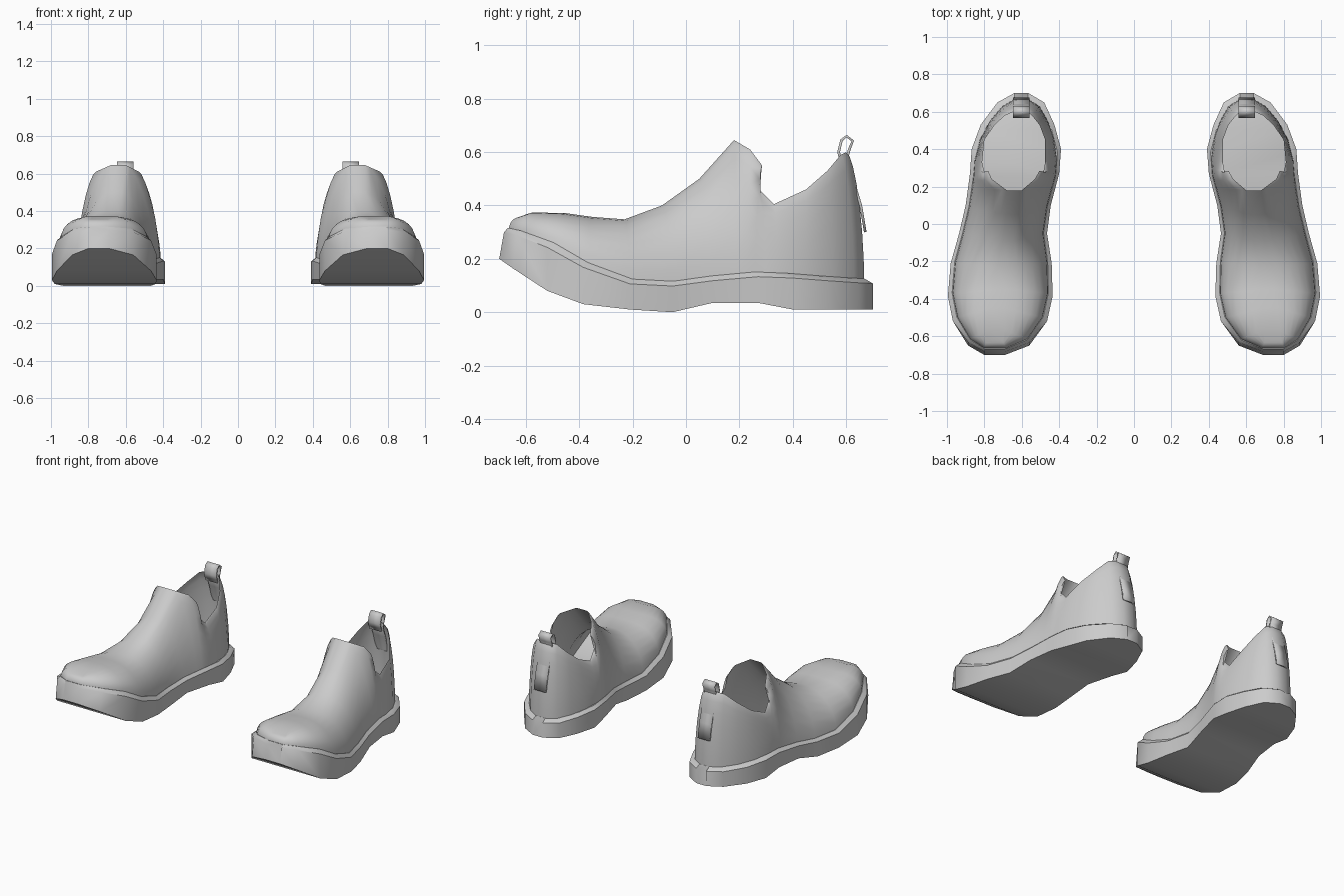
import bpy, bmesh, math

if "Cube" in bpy.data.objects:
    bpy.data.objects.remove(bpy.data.objects["Cube"])

# Sole stations from toe to heel: y, inner x, outer x, bottom z, top z
SOLE = [
    (-.70, .69, .80, .200, .310), (-.65, .56, .887, .165, .300),
    (-.52, .465, .968, .08, .255), (-.385, .435, .995, .03, .180),
    (-.21, .44, .98, .01, .118), (-.05, .465, .935, 0, .110),
    (.10, .445, .90, .035, .130), (.27, .40, .877, .035, .145),
    (.40, .39, .868, .01, .140), (.53, .425, .82, .01, .130),
    (.65, .48, .73, .01, .122), (.70, .565, .64, .01, .120)]

# Upper stations: foot y, top y, top z, top inner x, top outer x, roundness (1 = ellipse, 2 = straight)
UPPER = [
    (-.665, -.625, .355, .70, .79, .9), (-.615, -.57, .374, .69, .78, .85),
    (-.50, -.45, .371, .69, .77, .85), (-.37, -.35, .357, .68, .75, .9),
    (-.21, -.23, .348, .67, .73, 1.0), (-.05, -.09, .40, .64, .70, 1.1),
    (.09, .05, .50, .62, .68, 1.2), (.19, .18, .645, .60, .68, 1.3),
    (.23, .24, .61, .53, .76, 1.3), (.26, .285, .55, .505, .78, 1.3),
    (.30, .275, .46, .485, .80, 1.3), (.345, .33, .405, .475, .812, 1.3),
    (.45, .45, .46, .475, .80, 1.3), (.55, .53, .53, .505, .745, 1.25),
    (.63, .58, .59, .545, .69, 1.2), (.668, .60, .60, .57, .645, 1.15)]


def sole_at(y):
    """Inner x, outer x, bottom z, top z of the sole at y."""
    y = max(SOLE[0][0], min(SOLE[-1][0], y))
    for a, b in zip(SOLE, SOLE[1:]):
        if y <= b[0]:
            t = (y - a[0]) / (b[0] - a[0])
            return [p + (q - p) * t for p, q in zip(a[1:], b[1:])]


def inset(y_out, k=.92):
    """Outline point pair pulled in towards the middle."""
    m, l, _, zt = sole_at(y_out)
    c = (m + l) / 2
    return c + (m - c) * k, c + (l - c) * k, zt


def finish(name, bm, angle=40):
    bmesh.ops.recalc_face_normals(bm, faces=bm.faces)
    me = bpy.data.meshes.new(name)
    bm.to_mesh(me)
    bm.free()
    ob = bpy.data.objects.new(name, me)
    bpy.context.collection.objects.link(ob)
    mod = ob.modifiers.new("other_foot", 'MIRROR')
    mod.use_mirror_merge = False
    bpy.ops.object.select_all(action='DESELECT')
    ob.select_set(True)
    bpy.context.view_layer.objects.active = ob
    bpy.ops.object.shade_smooth_by_angle(angle=math.radians(angle))
    return ob


# Sole: closed sections lofted from toe to heel
bm = bmesh.new()
rings = []
for y, m, l, zb, zt in SOLE:
    mi, li, _ = inset(y)
    yi = y * .955
    yt = y * (.975 if y < -.6 else 1)
    pts = [(m, y, zb), (m, yt, zt - .012), (mi, yi, zt + .006),
           (li, yi, zt + .006), (l, yt, zt - .012), (l, y, zb)]
    rings.append([bm.verts.new(p) for p in pts])
for a, b in zip(rings, rings[1:]):
    for j in range(6):
        k = (j + 1) % 6
        bm.faces.new((a[j], a[k], b[k], b[j]))
bm.faces.new(rings[0])
bm.faces.new(rings[-1])
finish("sole", bm, 35)

# Upper: curved ribs from the sole edge to the instep line or collar edge
N = 7
bm = bmesh.new()
ribs = []
for y, ty, tz, tm, tl, p in UPPER:
    bmx, blx, bz = inset(y * 1.047)
    bz -= .01
    pair = []
    for bx, tx in ((bmx, tm), (blx, tl)):
        rib = []
        for i in range(N + 1):
            a = math.pi / 2 * i / N
            f = 1 - max(0, math.cos(a)) ** p
            g = math.sin(a) ** p
            rib.append(bm.verts.new((bx + (tx - bx) * f, y + (ty - y) * f, bz + (tz - bz) * g)))
        pair.append(rib)
    ribs.append(pair)
for s, (a, b) in enumerate(zip(ribs, ribs[1:])):
    for side in (0, 1):
        for i in range(N):
            bm.faces.new((a[side][i], a[side][i + 1], b[side][i + 1], b[side][i]))
    if s < 7:  # instep, closed up to the tongue top
        bm.faces.new((a[0][N], a[1][N], b[1][N], b[0][N]))
for pair in (ribs[0], ribs[-1]):  # toe and heel
    for i in range(N):
        bm.faces.new((pair[0][i], pair[0][i + 1], pair[1][i + 1], pair[1][i]))
finish("upper", bm, 50)

# Pull tab: ribbon up the heel, looped over the collar
TAB = [(.672, .30), (.655, .40), (.625, .50), (.60, .565), (.612, .61), (.625, .642),
       (.602, .66), (.583, .645), (.572, .60), (.585, .55)]
bm = bmesh.new()
rows = [[bm.verts.new((x, y, z)) for x in (.56, .647)] for y, z in TAB]
for a, b in zip(rows, rows[1:]):
    bm.faces.new((a[0], a[1], b[1], b[0]))
tab = finish("pull_tab", bm)
thick = tab.modifiers.new("thickness", 'SOLIDIFY')
thick.thickness = .01
thick.offset = 0
